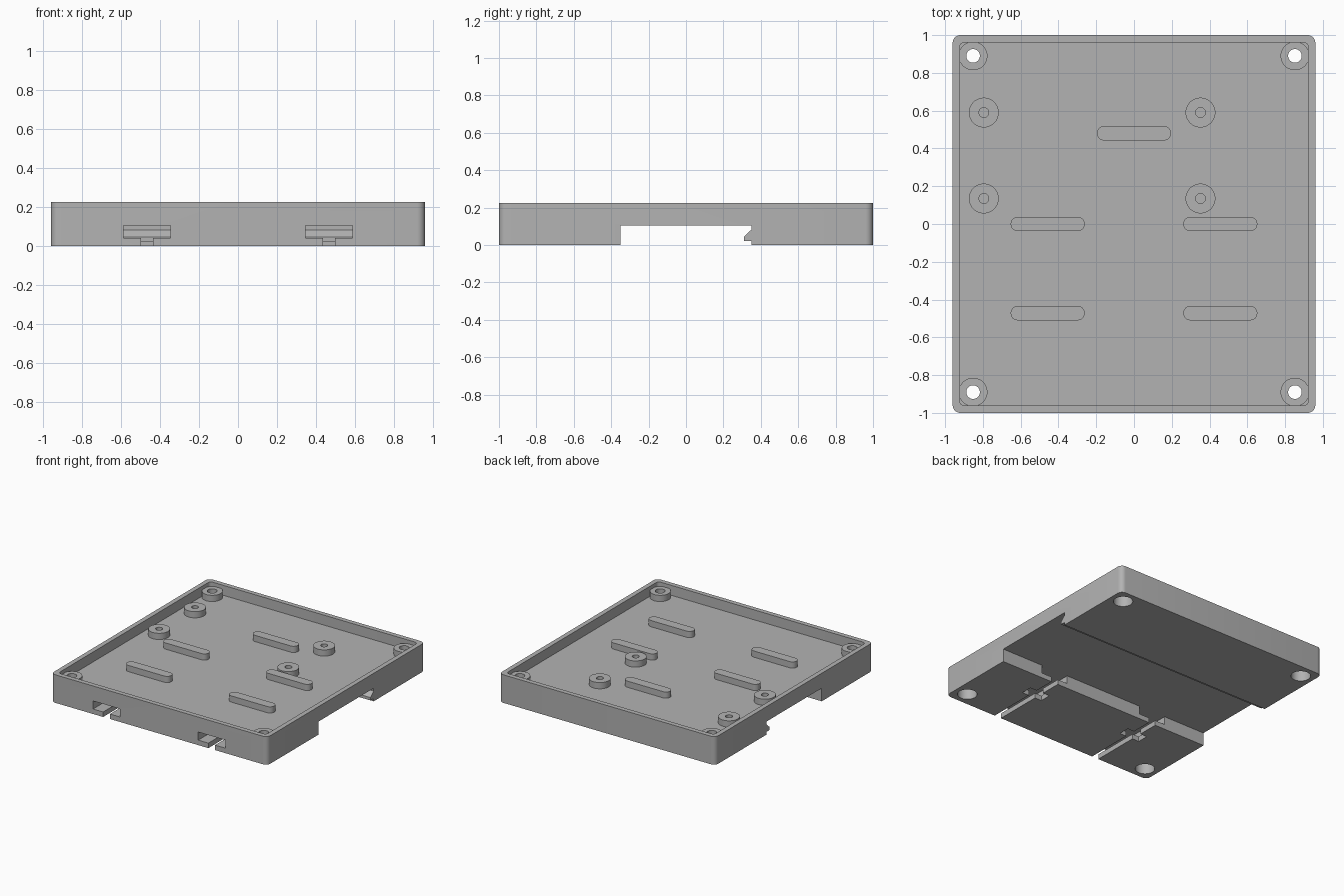
import bpy, bmesh, math

if "Cube" in bpy.data.objects:
    bpy.data.objects.remove(bpy.data.objects["Cube"])

W, L, H = 0.96, 1.0, 0.225      # half width, half length, height
FLOOR, ROOF, TOP = 0.145, 0.105, 0.195   # tray floor, rail channel roof, boss tops

grey = bpy.data.materials.new("plain grey")
grey.diffuse_color = (0.45, 0.45, 0.45, 1)
grey.use_nodes = True
grey.node_tree.nodes["Principled BSDF"].inputs["Base Color"].default_value = grey.diffuse_color


def prism(name, pts, z0, z1):
    """Upright solid from an outline in the xy plane."""
    bm = bmesh.new()
    face = bm.faces.new([bm.verts.new((x, y, z0)) for x, y in pts])
    ext = bmesh.ops.extrude_face_region(bm, geom=[face])["geom"]
    bmesh.ops.translate(bm, vec=(0, 0, z1 - z0),
                        verts=[v for v in ext if isinstance(v, bmesh.types.BMVert)])
    bmesh.ops.recalc_face_normals(bm, faces=bm.faces)
    me = bpy.data.meshes.new(name)
    bm.to_mesh(me)
    bm.free()
    ob = bpy.data.objects.new(name, me)
    bpy.context.collection.objects.link(ob)
    me.materials.append(grey)
    return ob


def rounded(cx, cy, hx, hy, r, n=6):
    """Rounded rectangle outline."""
    pts = []
    for q, (sx, sy) in enumerate([(1, 1), (-1, 1), (-1, -1), (1, -1)]):
        for i in range(n + 1):
            a = math.pi / 2 * (q + i / n)
            pts.append((cx + sx * (hx - r) + r * math.cos(a),
                        cy + sy * (hy - r) + r * math.sin(a)))
    return pts


def circle(cx, cy, r, n=40):
    return [(cx + r * math.cos(2 * math.pi * i / n),
             cy + r * math.sin(2 * math.pi * i / n)) for i in range(n)]


def box(name, x0, x1, y0, y1, z0, z1):
    return prism(name, [(x0, y0), (x1, y0), (x1, y1), (x0, y1)], z0, z1)


def cut(ob, cutters):
    """Subtract each cutter from the part."""
    bpy.context.view_layer.objects.active = ob
    for c in cutters:
        m = ob.modifiers.new("cut", 'BOOLEAN')
        m.operation, m.solver, m.object = 'DIFFERENCE', 'EXACT', c
        bpy.ops.object.modifier_apply(modifier=m.name)


def smooth(ob):
    bpy.ops.object.select_all(action='DESELECT')
    ob.select_set(True)
    bpy.context.view_layer.objects.active = ob
    bpy.ops.object.shade_smooth_by_angle(angle=math.radians(30))


# Tray with its cavity and the rail channel underneath
tray = prism("tray", rounded(0, 0, W, L, 0.04), 0, H)
cutters = [
    prism("cavity_cutter", rounded(0, 0, 0.922, 0.962, 0.025), FLOOR, H + 0.1),
    box("channel_cutter", -1.2, 1.2, -0.35, 0.35, -0.1, ROOF),
]

# Clip slots from the front edge into the channel, with a locking notch
for x in (-0.467, 0.467):
    cutters += [
        box("slot_cutter", x - 0.12, x + 0.12, -1.2, -0.3, 0.04, ROOF),
        box("neck_cutter", x - 0.03, x + 0.03, -1.2, -0.3, -0.1, 0.06),
        box("notch_cutter", x - 0.09, x + 0.09, -0.61, -0.52, -0.1, 0.06),
    ]

# Corner screw bosses with through holes and deep recesses below
for sx in (-1, 1):
    for sy in (-1, 1):
        x, y = sx * 0.852, sy * 0.89
        boss = prism("corner_boss", circle(x, y, 0.076), FLOOR, TOP)
        hole = prism("hole_cutter", circle(x, y, 0.036), -0.2, 0.5)
        recess = prism("recess_cutter", circle(x, y, 0.072), -0.2, 0.12)
        cut(boss, [hole])
        smooth(boss)
        cutters += [hole, recess]

cut(tray, cutters)
smooth(tray)
for c in cutters:
    bpy.data.objects.remove(c)

# Board standoffs with blind holes
for x in (-0.795, 0.352):
    for y in (0.135, 0.59):
        post = prism("standoff", circle(x, y, 0.079), FLOOR, TOP)
        hole = prism("pilot_cutter", circle(x, y, 0.026, 24), 0.1, 0.5)
        cut(post, [hole])
        smooth(post)
        bpy.data.objects.remove(hole)

# Rounded support ribs
for x, y in [(0, 0.48), (-0.457, 0), (0.457, 0), (-0.457, -0.472), (0.457, -0.472)]:
    smooth(prism("support_rib", rounded(x, y, 0.196, 0.038, 0.0375, 8), FLOOR, TOP))

# Hooked rail lip along the rear wall of the channel
lip = prism("rail_lip", [(0.31, 0.022), (0.35, 0.022), (0.35, 0.082), (0.31, 0.045)], -W, W)
for v in lip.data.vertices:
    v.co = (v.co.z, v.co.x, v.co.y)
